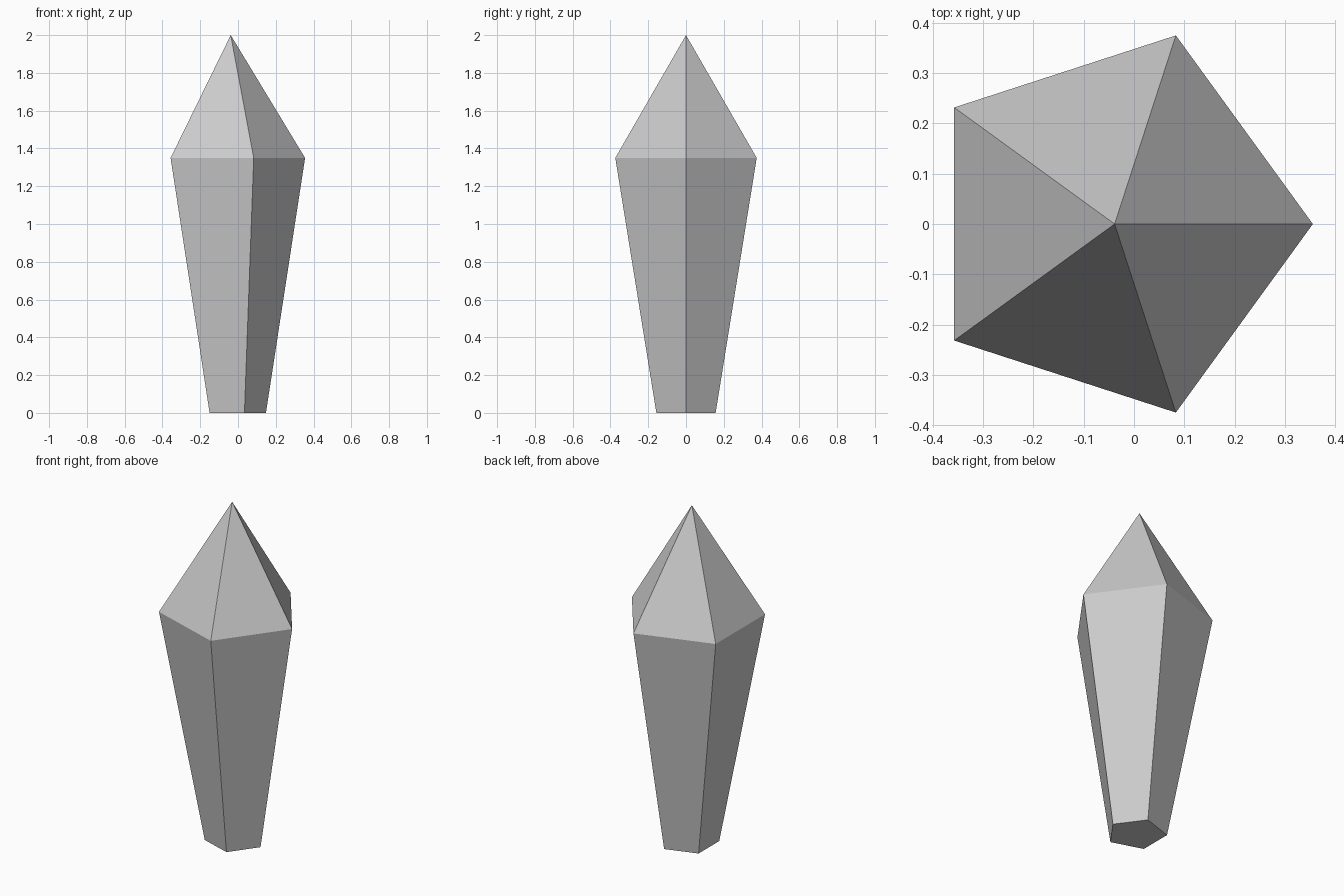
import bpy, bmesh, math

if "Cube" in bpy.data.objects:
    bpy.data.objects.remove(bpy.data.objects["Cube"])

SIDES = 5


def ring(bm, radius, cx, z):
    """Pentagon of vertices with one corner pointing to +x."""
    step = 2 * math.pi / SIDES
    return [bm.verts.new((cx + radius * math.cos(i * step),
                          radius * math.sin(i * step), z)) for i in range(SIDES)]


bm = bmesh.new()

# Narrow base, wide shoulder and pointed tip
base = ring(bm, 0.165, -0.017, 0.0)
shoulder = ring(bm, 0.3936, -0.0385, 1.35)
tip = bm.verts.new((-0.0385, 0.0, 2.0))

# Flat underside, tapered shaft and pyramid top
bm.faces.new(list(reversed(base)))
for i in range(SIDES):
    j = (i + 1) % SIDES
    bm.faces.new((base[i], base[j], shoulder[j], shoulder[i]))
    bm.faces.new((shoulder[i], shoulder[j], tip))

mesh = bpy.data.meshes.new("crystal_shard")
bm.to_mesh(mesh)
bm.free()
bpy.context.collection.objects.link(bpy.data.objects.new("crystal_shard", mesh))
